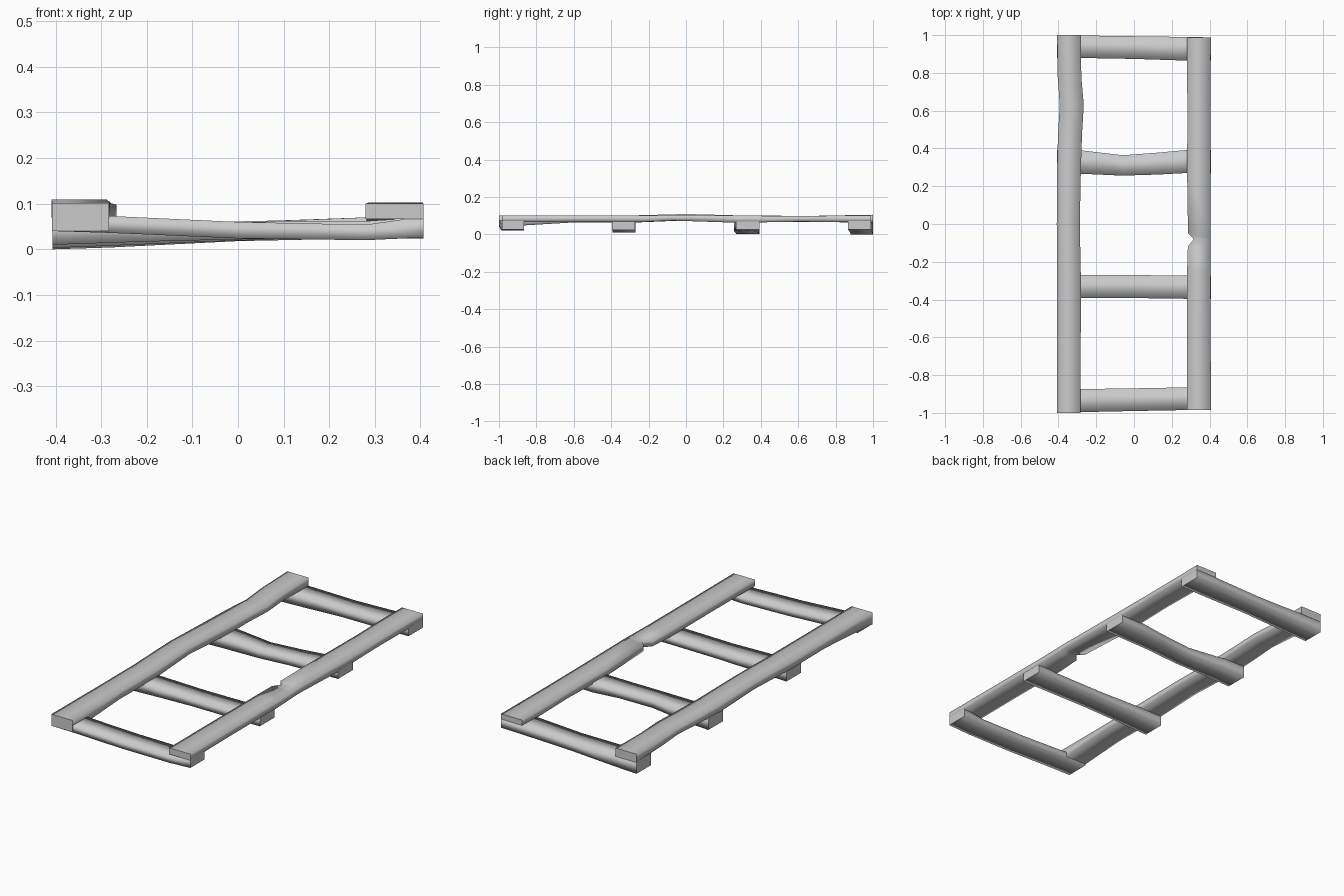
import bpy, bmesh


def beam(name, stations, along_x=False):
    """Loft a four-sided section; each station is (position, side_lo, side_hi, z_lo, z_hi)."""
    bm = bmesh.new()
    rings = []
    for p, a, b, lo, hi in stations:
        ring = []
        for s, z in ((a, lo), (b, lo), (b, hi), (a, hi)):
            ring.append(bm.verts.new((p, s, z) if along_x else (s, p, z)))
        rings.append(ring)
    for r, q in zip(rings, rings[1:]):
        for i in range(4):
            j = (i + 1) % 4
            bm.faces.new((r[i], r[j], q[j], q[i]))
    # soft shaded sides, crisp end caps
    caps = [bm.faces.new(rings[0]), bm.faces.new(rings[-1])]
    for f in bm.faces:
        f.smooth = True
    for f in caps:
        f.smooth = False
        for e in f.edges:
            e.smooth = False
    bmesh.ops.recalc_face_normals(bm, faces=bm.faces)
    mesh = bpy.data.meshes.new(name)
    bm.to_mesh(mesh)
    bm.free()
    bpy.context.collection.objects.link(bpy.data.objects.new(name, mesh))


# long side rails, slightly warped by hand
beam("left_rail", [
    (-1.00, -0.408, -0.283, 0.040, 0.102),
    (-0.60, -0.407, -0.282, 0.064, 0.101),
    (-0.30, -0.407, -0.281, 0.062, 0.101),
    (0.00, -0.409, -0.287, 0.075, 0.109),
    (0.30, -0.407, -0.281, 0.062, 0.101),
    (0.48, -0.402, -0.275, 0.066, 0.100),
    (0.63, -0.393, -0.266, 0.067, 0.098),
    (0.78, -0.404, -0.279, 0.066, 0.101),
    (1.00, -0.407, -0.281, 0.060, 0.105),
])

# the right rail has a small chip on its inner edge
beam("right_rail", [
    (-0.985, 0.280, 0.407, 0.066, 0.100),
    (-0.60, 0.280, 0.406, 0.068, 0.100),
    (-0.25, 0.281, 0.406, 0.066, 0.100),
    (-0.12, 0.285, 0.406, 0.071, 0.102),
    (-0.08, 0.316, 0.406, 0.073, 0.103),
    (-0.05, 0.286, 0.406, 0.073, 0.103),
    (0.28, 0.281, 0.406, 0.062, 0.100),
    (0.60, 0.283, 0.406, 0.068, 0.099),
    (0.85, 0.280, 0.406, 0.066, 0.100),
    (0.988, 0.282, 0.407, 0.066, 0.100),
])

# cross rungs running beneath the rails
beam("front_rung", [
    (-0.407, -1.000, -0.873, 0.040, 0.078),
    (-0.28, -0.996, -0.874, 0.036, 0.073),
    (0.00, -0.990, -0.870, 0.024, 0.060),
    (0.28, -0.985, -0.865, 0.020, 0.054),
    (0.407, -0.985, -0.865, 0.026, 0.072),
], True)
beam("lower_middle_rung", [
    (-0.407, -0.392, -0.270, 0.010, 0.068),
    (-0.20, -0.392, -0.270, 0.017, 0.064),
    (0.00, -0.392, -0.271, 0.022, 0.060),
    (0.28, -0.396, -0.272, 0.024, 0.062),
    (0.407, -0.396, -0.272, 0.024, 0.070),
], True)
beam("upper_middle_rung", [
    (-0.407, 0.268, 0.392, 0.003, 0.066),
    (-0.28, 0.266, 0.390, 0.008, 0.064),
    (-0.06, 0.256, 0.364, 0.017, 0.060),
    (0.13, 0.262, 0.378, 0.024, 0.064),
    (0.28, 0.270, 0.392, 0.021, 0.070),
    (0.407, 0.268, 0.393, 0.025, 0.070),
], True)
beam("back_rung", [
    (-0.407, 0.880, 1.000, 0.000, 0.066),
    (-0.28, 0.879, 0.998, 0.004, 0.062),
    (0.00, 0.874, 0.994, 0.018, 0.060),
    (0.28, 0.865, 0.990, 0.024, 0.070),
    (0.407, 0.865, 0.988, 0.026, 0.072),
], True)
